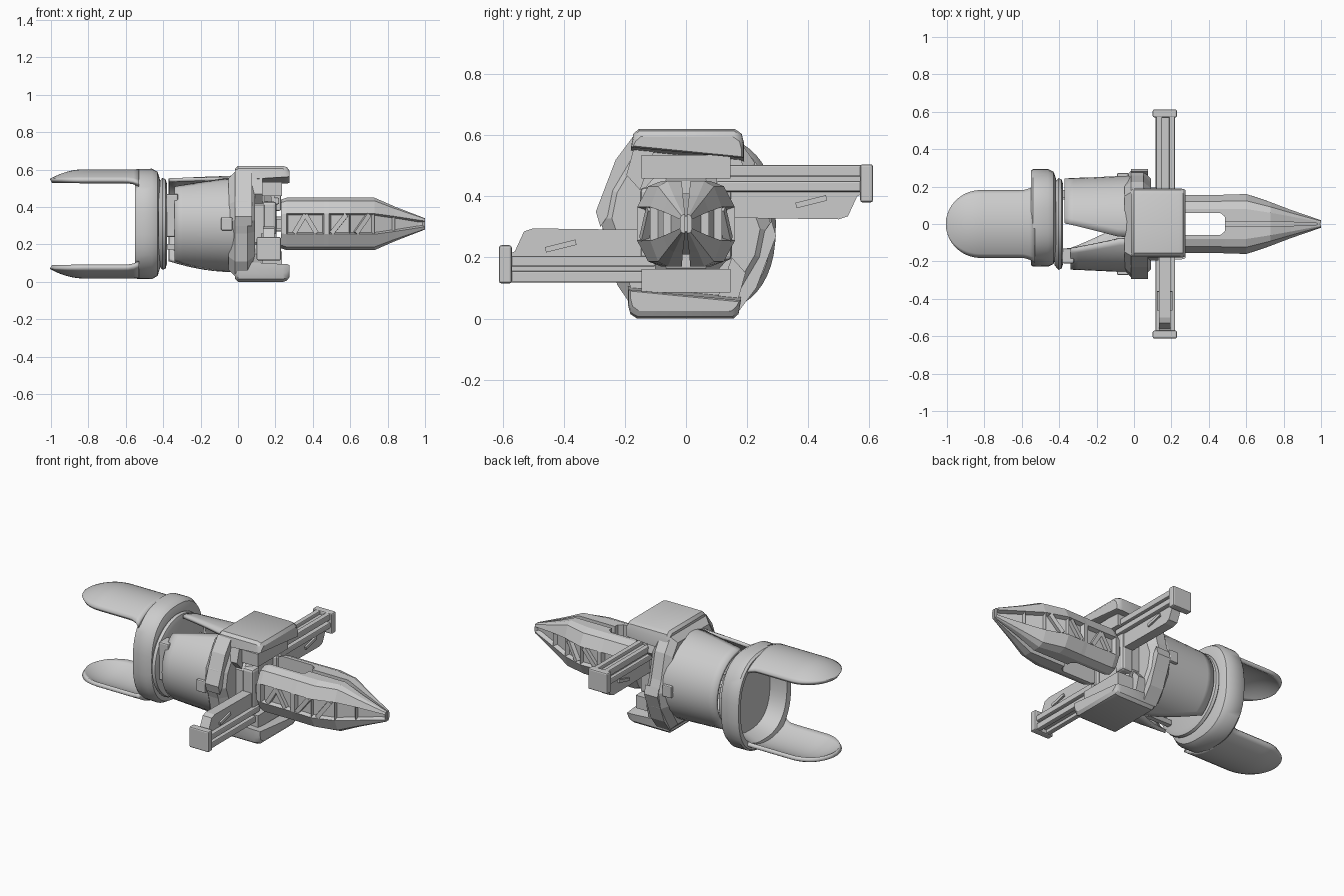
import bpy, bmesh, math
from mathutils import Matrix, Vector

cube = bpy.data.objects.get("Cube")
if cube:
    bpy.data.objects.remove(cube, do_unlink=True)

ZC = 0.31  # height of the long axis
TURN = Matrix.Translation((0, 0, ZC)) @ Matrix.Rotation(math.pi, 4, 'X') @ Matrix.Translation((0, 0, -ZC))

grey = bpy.data.materials.new("plain_grey")
grey.use_nodes = True
grey.diffuse_color = (0.6, 0.6, 0.6, 1)
grey.node_tree.nodes["Principled BSDF"].inputs["Base Color"].default_value = (0.6, 0.6, 0.6, 1)


def finish(name, bm, smooth=False, bevel=0, shell=0, mirror=False):
    bmesh.ops.recalc_face_normals(bm, faces=bm.faces)
    mesh = bpy.data.meshes.new(name)
    bm.to_mesh(mesh)
    bm.free()
    mesh.materials.append(grey)
    ob = bpy.data.objects.new(name, mesh)
    bpy.context.collection.objects.link(ob)
    if shell:
        mod = ob.modifiers.new("Thickness", 'SOLIDIFY')
        mod.thickness = shell
        mod.offset = 0
    if mirror:
        ob.modifiers.new("Mirror", 'MIRROR').use_axis = (False, True, False)
    if bevel:
        mod = ob.modifiers.new("Bevel", 'BEVEL')
        mod.width = bevel
        mod.segments = 2
    if smooth:
        bpy.ops.object.select_all(action='DESELECT')
        ob.select_set(True)
        bpy.context.view_layer.objects.active = ob
        bpy.ops.object.shade_smooth_by_angle(angle=math.radians(35))
    return ob


def turned(ob, name):
    """Copy a part half a turn around the long axis."""
    copy = ob.copy()
    copy.name = name
    copy.matrix_world = TURN @ ob.matrix_world
    bpy.context.collection.objects.link(copy)


def loft(sections, closed=True, caps=True):
    bm = bmesh.new()
    rows = [[bm.verts.new(p) for p in s] for s in sections]
    n = len(rows[0])
    for a, b in zip(rows, rows[1:]):
        for i in range(n if closed else n - 1):
            j = (i + 1) % n
            bm.faces.new((a[i], a[j], b[j], b[i]))
    if caps:
        bm.faces.new(rows[0])
        bm.faces.new(rows[-1])
    return bm


def prism_x(outline, x0, x1):
    return loft([[(x, y, z) for y, z in outline] for x in (x0, x1)])


def box(name, lo, hi, bevel=0):
    outline = [(lo[1], lo[2]), (hi[1], lo[2]), (hi[1], hi[2]), (lo[1], hi[2])]
    return finish(name, prism_x(outline, lo[0], hi[0]), bevel=bevel)


def rounded(v, power):
    return math.copysign(abs(v) ** (2 / power), v)


def lathe(profile, squash=1, yc=0, power=2, sides=48):
    rows = []
    for x, r in profile:
        angles = [math.tau * i / sides for i in range(sides)]
        rows.append([(x, yc + r * squash * rounded(math.sin(a), power), ZC + r * rounded(math.cos(a), power))
                     for a in angles])
    return loft(rows)


def strut(name, a, b, width):
    a, b = Vector(a), Vector(b)
    bm = bmesh.new()
    rot = (b - a).to_track_quat('Z', 'Y').to_matrix().to_4x4()
    size = Matrix.Diagonal((width, width, (b - a).length, 1))
    bmesh.ops.create_cube(bm, size=1, matrix=Matrix.Translation((a + b) / 2) @ rot @ size)
    return finish(name, bm)


# Cuff ring with a recessed floor, and the collar joining it to the body
finish("cuff_ring", lathe([(-0.45, 0.22), (-0.545, 0.25), (-0.552, 0.285), (-0.54, 0.294), (-0.46, 0.295),
                           (-0.43, 0.278), (-0.418, 0.24), (-0.418, 0.2)], 0.885, 0.033, 2.5), smooth=True)
finish("collar", lathe([(-0.425, 0.22), (-0.405, 0.245), (-0.388, 0.24), (-0.38, 0.215)]), smooth=True)

# Long rounded tongues that continue the cuff
rows = []
for i in range(25):
    t = i / 24
    x = -1 + 0.47 * t ** 1.5
    nose = max(0, (-0.82 - x) / 0.18)
    flare = max(0, (x + 0.6) / 0.07)
    half = max(0.02, 0.175 * math.sqrt(max(0, 1 - nose ** 2))) + 0.025 * flare ** 2
    row = []
    for k in range(17):
        y = half * (k / 8 - 1)
        z = ZC + 0.28 * math.sqrt(1 - (y / 0.3) ** 2) - 0.05 * nose ** 2
        row.append((x, y, z))
    rows.append(row)
tongue = finish("upper_tongue", loft(rows, closed=False, caps=False), smooth=True, shell=0.024)
turned(tongue, "lower_tongue")


# Tapered body shells, split by wedge gaps above and below
def body_shell(name, top_side, wide, x_start):
    rows = []
    for i in range(9):
        t = i / 8
        x = x_start + (0.01 - x_start) * t
        r = 0.234 + 0.016 * t
        open_ = max(0, 1 - t / 0.78)
        start = 17 + top_side * (1 + 17 * open_)
        end = 180 + (0 if top_side > 0 else -360) - top_side * (1 + wide * open_)
        angles = [math.radians(start + (end - start) * k / 20) for k in range(21)]
        rows.append([(x, -r * math.sin(a), ZC + r * math.cos(a)) for a in angles])
    return finish(name, loft(rows, closed=False, caps=False), smooth=True, shell=0.02)


body_shell("front_body_shell", 1, 34, -0.34)
body_shell("back_body_shell", -1, 34, -0.37)
box("front_frame", (-0.385, -0.21, 0.24), (-0.32, -0.13, 0.47), 0.008)
for s in (-1, 1):
    strut("inner_rod", (-0.4, s * 0.16, ZC + s * 0.05), (0, s * 0.17, ZC + s * 0.05), 0.04)
    strut("inner_brace", (-0.4, s * 0.15, ZC - 0.12), (0, s * 0.1, ZC - 0.16), 0.03)
    box("side_latch", (-0.09, s * 0.258 - 0.015, 0.275), (-0.03, s * 0.258 + 0.015, 0.345), 0.006)

# Front bulkhead: a faceted plate with diagonal shoulders
half_outline = [(-0.17, 0.59), (0.17, 0.59), (0.225, 0.51), (0.26, 0.36), (0.285, 0.29), (0.265, 0.19)]
outline = half_outline + [(-y, 2 * ZC - z) for y, z in half_outline]
plate = [[(x, y * k, ZC + (z - ZC) * k) for y, z in outline]
         for x, k in ((-0.05, 0.88), (-0.015, 1), (0.05, 1), (0.09, 0.85))]
finish("bulkhead", loft(plate))
shoulder = [(-0.17, 0.6), (-0.23, 0.52), (-0.295, 0.35), (-0.28, 0.3), (-0.24, 0.36), (-0.15, 0.52)]
turned(finish("upper_shoulder", prism_x(shoulder, -0.015, 0.075)), "lower_shoulder")

# Chunky top and bottom caps, hanging lower on one side
cap = []
for x, k, low, high in ((-0.015, 0.96, 0.53, 0.605), (0.0, 1, 0.53, 0.62), (0.24, 1, 0.545, 0.62),
                        (0.262, 0.99, 0.545, 0.613), (0.275, 0.96, 0.55, 0.595)):
    cap.append([(x, y * k, z) for y, z in ((-0.18, low + 0.015), (0.19, low - 0.02), (0.19, high - 0.045),
                                           (0.182, high - 0.015), (0.16, high), (-0.155, high),
                                           (-0.172, high - 0.015))])
turned(finish("top_cap", loft(cap), smooth=True), "bottom_cap")
for s in (-1, 1):
    cheek = [(s * 0.1, 0.56), (s * 0.17, 0.56), (s * 0.195, 0.47), (s * 0.15, 0.42)]
    turned(finish("upper_cheek", prism_x(cheek, 0.05, 0.13)), "lower_cheek")

# Faceted core and the hub that holds the blade
core = [(-0.08, 0.49), (0.08, 0.49), (0.15, 0.41), (0.15, 0.21), (0.08, 0.13), (-0.08, 0.13), (-0.15, 0.21), (-0.15, 0.41)]
finish("core", loft([[(x, y * k, ZC + (z - ZC) * k) for y, z in core] for x, k in ((0.05, 1), (0.14, 1), (0.18, 0.8))]))
box("hub", (0.16, -0.035, 0.27), (0.265, 0.035, 0.35), 0.008)
for s in (-1, 1):
    box("prong_mount", (0.13, s * 0.115 - 0.035, 0.19), (0.205, s * 0.115 + 0.035, 0.43), 0.015)
    strut("prong_link", (0.15, s * 0.1, ZC), (0.26, s * 0.1, ZC), 0.05)

# Side arms: slide block, hanging plate, rails with a groove between, and end cap
arm_parts = [box("slide_block", (0.1, -0.145, 0.458), (0.235, 0.145, 0.535))]
hanger = [(0.1, 0.33), (0.5, 0.325), (0.53, 0.335), (0.56, 0.4), (0.58, 0.41), (0.58, 0.482), (0.1, 0.482)]
arm_parts.append(finish("arm_plate", prism_x(hanger, 0.135, 0.195)))
for x in (0.12, 0.188):
    arm_parts.append(box("arm_top_rail", (x, 0.1, 0.465), (x + 0.03, 0.58, 0.502), 0.005))
arm_parts.append(box("arm_lower_rail", (0.115, 0.1, 0.415), (0.22, 0.58, 0.45), 0.006))
arm_parts.append(box("arm_end_cap", (0.1, 0.57, 0.38), (0.23, 0.612, 0.505), 0.008))
for x in (0.133, 0.197):
    arm_parts.append(strut("arm_emblem_bar", (x, 0.36, 0.37), (x, 0.46, 0.395), 0.018))
for part in arm_parts:
    turned(part, "opposite_" + part.name)

# Blade: mirrored half with a slot near the root and recessed side panels
stations = [(0.23, 0.06, 0.075, 0.15, 0.13, 0.05), (0.26, 0.06, 0.08, 0.155, 0.14, 0.055),
            (0.46, 0.06, 0.08, 0.155, 0.14, 0.055), (0.485, 0.04, 0.08, 0.157, 0.14, 0.055),
            (0.487, 0.014, 0.08, 0.157, 0.14, 0.055),
            (0.6, 0.014, 0.08, 0.16, 0.14, 0.055), (0.73, 0.014, 0.06, 0.117, 0.14, 0.055),
            (0.84, 0.01, 0.04, 0.075, 0.092, 0.04), (1, 0.003, 0.01, 0.02, 0.03, 0.015)]
sections = []
for x, yi, yt, yo, h, s in stations:
    ym, hm = yt * 0.45 + yo * 0.55, h * 0.8 + s * 0.2
    upper = [(x, yi, ZC + h), (x, yt, ZC + h), (x, ym, ZC + hm), (x, yo, ZC + s)]
    sections.append(upper + [(x, y, 2 * ZC - z) for x, y, z in reversed(upper)])
bm = loft(sections)
bmesh.ops.recalc_face_normals(bm, faces=bm.faces)
panels = [f for f in bm.faces if f.normal.y > 0.85 and abs(f.calc_center_median().z - ZC) < 0.01
          and f.calc_area() > 0.008]
bmesh.ops.inset_individual(bm, faces=panels, thickness=0.012, depth=-0.025)
finish("blade", bm, mirror=True)

# Sunken spine between the blade halves, and braces across the panels
spine = [[(x, y, ZC + z) for y, z in ((-w, h), (w, h), (w, -h), (-w, -h))]
         for x, w, h in ((0.487, 0.016, 0.1), (0.73, 0.016, 0.1), (0.84, 0.012, 0.07), (0.995, 0.004, 0.025))]
finish("blade_spine", loft(spine))
for s in (-1, 1):
    for x0, x1, y0, y1 in ((0.3, 0.36, 0.14, 0.14), (0.42, 0.36, 0.14, 0.14),
                           (0.5, 0.58, 0.143, 0.145), (0.63, 0.7, 0.138, 0.115)):
        strut("blade_brace", (x0, s * y0, ZC - 0.05), (x1, s * y1, ZC + 0.05), 0.025)
